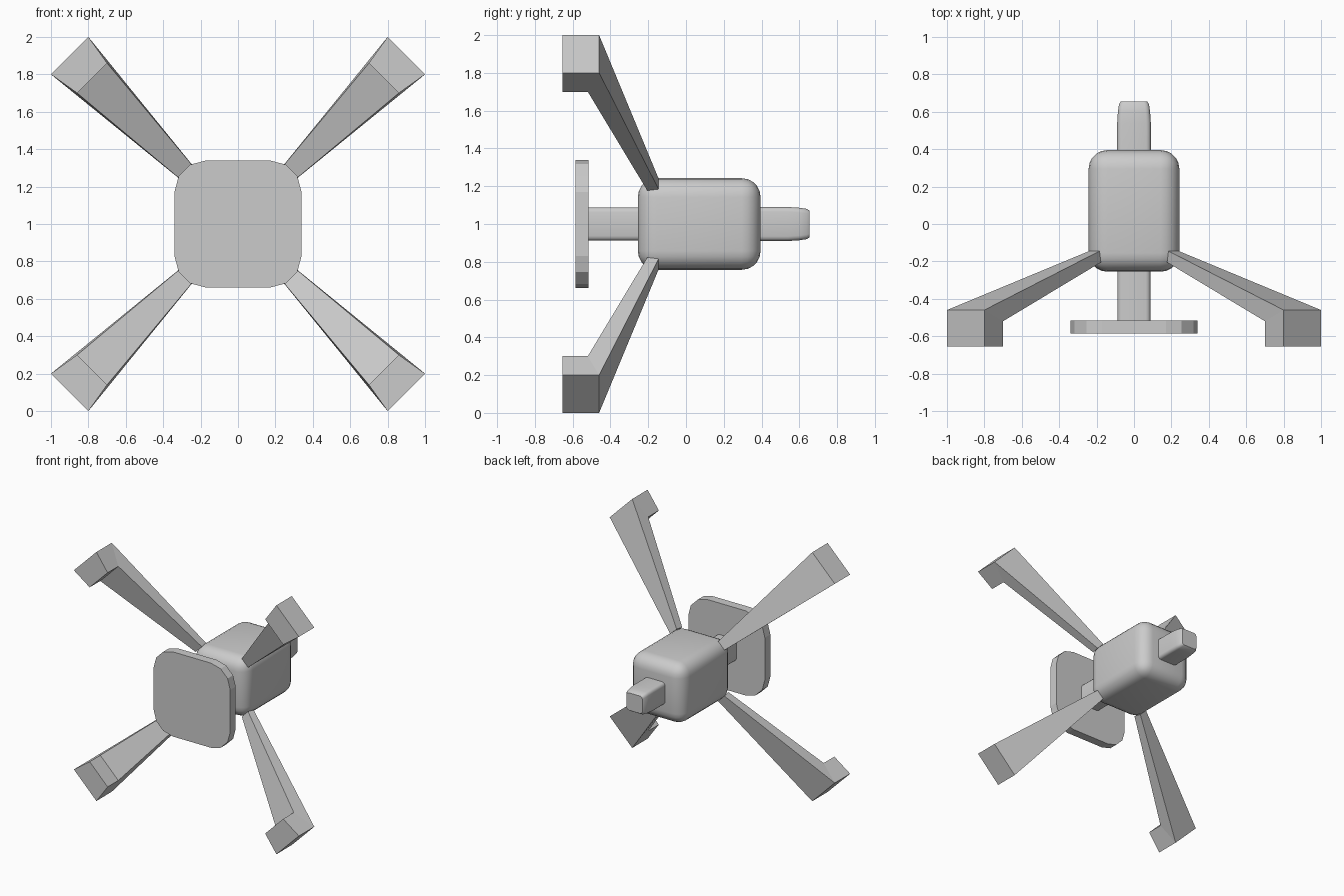
import bpy, bmesh, math
from mathutils import Matrix, Vector

if "Cube" in bpy.data.objects:
    bpy.data.objects.remove(bpy.data.objects["Cube"])

CZ = 1.0  # height of the central axis


def finish(name, bm, smooth=None):
    bmesh.ops.recalc_face_normals(bm, faces=bm.faces)
    mesh = bpy.data.meshes.new(name)
    bm.to_mesh(mesh)
    bm.free()
    ob = bpy.data.objects.new(name, mesh)
    bpy.context.collection.objects.link(ob)
    if smooth:
        bpy.ops.object.select_all(action='DESELECT')
        ob.select_set(True)
        bpy.context.view_layer.objects.active = ob
        bpy.ops.object.shade_smooth_by_angle(angle=math.radians(smooth))
    return ob


def rounded_loft(name, sections, segs, smooth=None):
    """Rounded squares (y, half size, corner radius) lofted along y."""
    bm = bmesh.new()
    rings = []
    for y, half, rad in sections:
        ring = []
        for q in range(4):
            mid = math.pi / 4 + q * math.pi / 2
            cx = math.copysign(half - rad, math.cos(mid))
            cz = math.copysign(half - rad, math.sin(mid))
            for i in range(segs + 1):
                a = (q + i / segs) * math.pi / 2
                ring.append(bm.verts.new((cx + rad * math.cos(a), y,
                                          CZ + cz + rad * math.sin(a))))
        rings.append(ring)
    for a, b in zip(rings, rings[1:]):
        for i in range(len(a)):
            j = (i + 1) % len(a)
            bm.faces.new((a[i], a[j], b[j], b[i]))
    bm.faces.new(rings[0])
    bm.faces.new(rings[-1])
    return finish(name, bm, smooth)


def arm(name, sx, sz):
    """Tapered diagonal arm with a forward-turned foot at its tip."""
    # (distance along x and z, y, diagonal half width)
    profile = [(0.90, -0.46, 0.10), (0.90, -0.655, 0.10),
               (0.78, -0.655, 0.08), (0.78, -0.52, 0.08),
               (0.205, -0.205, 0.028), (0.2125, -0.145, 0.028)]
    bm = bmesh.new()
    left, right = [
        [bm.verts.new((sx * (c + s * w), y, CZ + sz * (c - s * w)))
         for c, y, w in profile] for s in (-1, 1)]
    for side in (left, right):
        bm.faces.new([side[i] for i in (0, 1, 2, 3)])
        bm.faces.new([side[i] for i in (0, 3, 4, 5)])
    for i in range(6):
        j = (i + 1) % 6
        bm.faces.new((left[i], left[j], right[j], right[i]))
    return finish(name, bm)


# Rounded central body
bm = bmesh.new()
bmesh.ops.create_cube(bm, size=1.0, matrix=Matrix.Translation(Vector((0, 0.07, CZ)))
                      @ Matrix.Diagonal((0.485, 0.65, 0.485, 1)))
bmesh.ops.bevel(bm, geom=bm.edges[:], offset=0.1, segments=5, profile=0.5,
                affect='EDGES')
finish("body", bm, 35)

# Front stem and rear nozzle
rounded_loft("front_stem", [(-0.53, 0.088, 0.025), (-0.2, 0.088, 0.025)], 3, 35)
rounded_loft("rear_nozzle", [(0.35, 0.09, 0.025), (0.54, 0.09, 0.025),
                             (0.60, 0.086, 0.025), (0.64, 0.080, 0.024),
                             (0.655, 0.070, 0.02)], 3, 35)

# Front plate with faceted corners
rounded_loft("front_plate", [(-0.585, 0.34, 0.17), (-0.515, 0.34, 0.17)], 3)

# Four diagonal arms
for sx, h in ((-1, "left"), (1, "right")):
    for sz, v in ((-1, "lower"), (1, "upper")):
        arm(f"{v}_{h}_arm", sx, sz)
